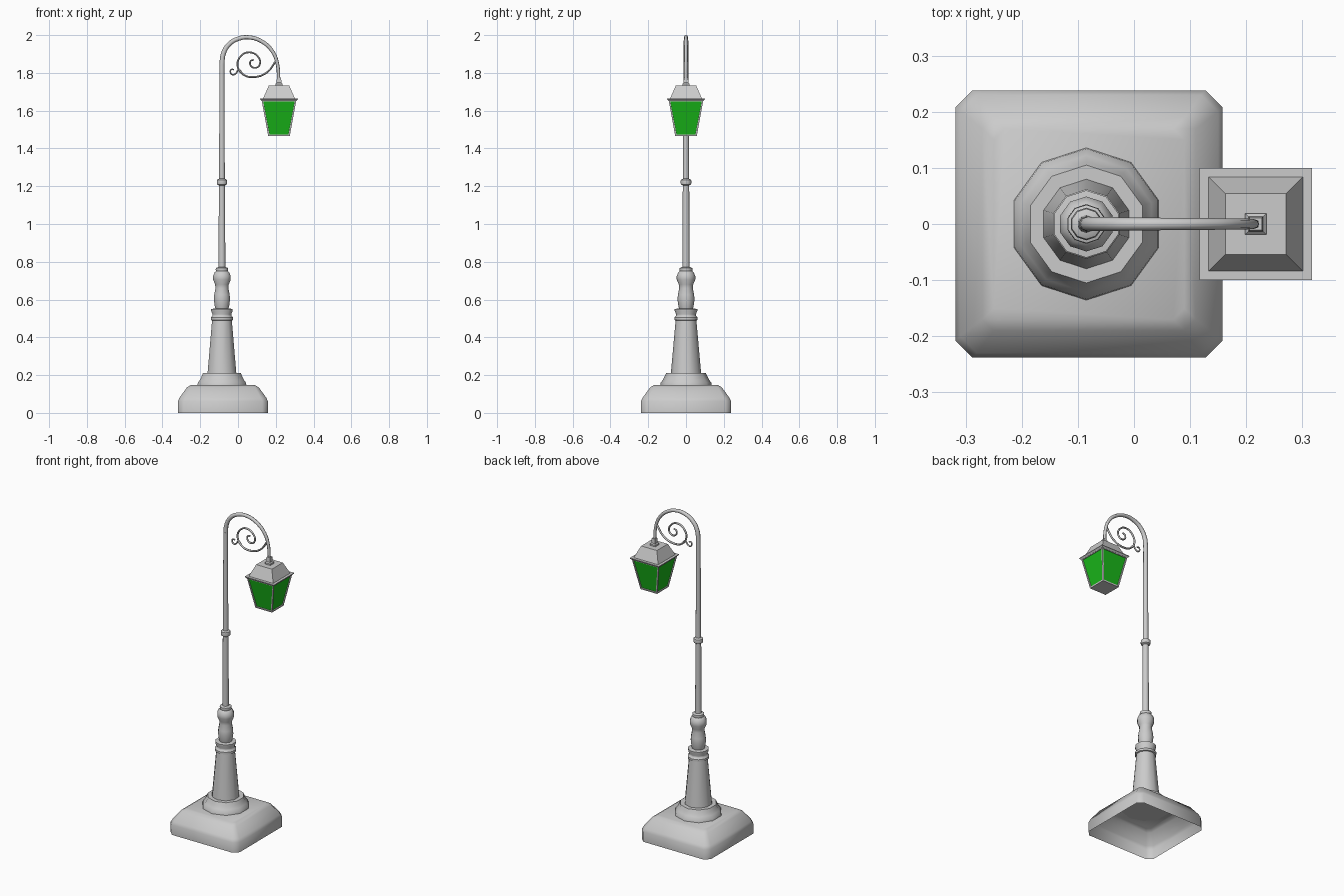
import bpy, bmesh, math

if "Cube" in bpy.data.objects:
    bpy.data.objects.remove(bpy.data.objects["Cube"])

POLE_X, LAMP_X = -0.085, 0.217


def link(name, mesh, smooth=None):
    ob = bpy.data.objects.new(name, mesh)
    bpy.context.scene.collection.objects.link(ob)
    if smooth:
        bpy.ops.object.select_all(action='DESELECT')
        bpy.context.view_layer.objects.active = ob
        ob.select_set(True)
        bpy.ops.object.shade_smooth_by_angle(angle=math.radians(smooth))
    return ob


def loft(name, rings, bottom=True, top=True, smooth=None):
    """Skin a stack of equal-count point rings, optionally capped."""
    bm = bmesh.new()
    vs = [[bm.verts.new(p) for p in r] for r in rings]
    n = len(vs[0])
    for a, b in zip(vs, vs[1:]):
        for i in range(n):
            j = (i + 1) % n
            bm.faces.new((a[i], a[j], b[j], b[i]))
    if bottom:
        bm.faces.new(vs[0][::-1])
    if top:
        bm.faces.new(vs[-1])
    me = bpy.data.meshes.new(name)
    bm.to_mesh(me)
    bm.free()
    return link(name, me, smooth)


def lathe(name, profile, sides=10, **kw):
    ang = [math.pi / 2 + 2 * math.pi * i / sides for i in range(sides)]
    return loft(name, [[(POLE_X + r * math.cos(a), r * math.sin(a), z) for a in ang]
                       for r, z in profile], smooth=45, **kw)


def squares(name, cx, profile, **kw):
    return loft(name, [[(cx + sx * h, sy * h, z) for sx, sy in
                        ((-1, -1), (1, -1), (1, 1), (-1, 1))] for h, z in profile], **kw)


def tube(name, pts, r0, r1, sides_res=2):
    """Round bar in the XZ plane through pts, tapering from r0 to r1."""
    cu = bpy.data.curves.new(name, 'CURVE')
    cu.dimensions = '3D'
    cu.bevel_depth = 1.0
    cu.bevel_resolution = sides_res
    cu.resolution_u = 4
    cu.use_fill_caps = True
    sp = cu.splines.new('BEZIER')
    sp.bezier_points.add(len(pts) - 1)
    for i, (p, (x, z)) in enumerate(zip(sp.bezier_points, pts)):
        p.co = (x, 0, z)
        p.handle_left_type = p.handle_right_type = 'AUTO'
        p.radius = r0 + (r1 - r0) * i / (len(pts) - 1)
    tmp = bpy.data.objects.new(name + "_curve", cu)
    bpy.context.scene.collection.objects.link(tmp)
    bpy.context.view_layer.update()
    dg = bpy.context.evaluated_depsgraph_get()
    me = bpy.data.meshes.new_from_object(tmp.evaluated_get(dg))
    bpy.data.objects.remove(tmp)
    return link(name, me, 60)


# Hollow square base with clipped corners
def clipped(h, c, z, cx=-0.08):
    k = h - c
    return [(cx + x, y, z) for x, y in ((-k, -h), (k, -h), (h, -k), (h, k),
                                        (k, h), (-k, h), (-h, k), (-h, -k))]


loft("base", [clipped(0.238, 0.03, 0), clipped(0.238, 0.03, 0.062),
              clipped(0.23, 0.03, 0.08), clipped(0.19, 0.02, 0.135),
              clipped(0.17, 0.02, 0.147)], bottom=False, smooth=50)

# Round plinth and tapered column
lathe("plinth", [(0.136, 0.145), (0.134, 0.16), (0.122, 0.175),
                 (0.112, 0.195), (0.105, 0.212)])
lathe("column", [(0.08, 0.21), (0.055, 0.49)])
lathe("column_collar", [(0.052, 0.488), (0.062, 0.492), (0.062, 0.505), (0.053, 0.513),
                        (0.052, 0.522), (0.06, 0.54), (0.06, 0.55), (0.04, 0.553)])

# Vase-shaped section
lathe("vase", [(0.036, 0.55), (0.04, 0.565), (0.045, 0.60), (0.043, 0.625),
               (0.036, 0.66), (0.038, 0.68), (0.049, 0.705), (0.049, 0.725),
               (0.04, 0.745), (0.033, 0.75), (0.035, 0.757), (0.034, 0.767), (0.02, 0.772)])

# Pole shafts and ring
lathe("lower_pole", [(0.019, 0.765), (0.017, 1.22)])
lathe("pole_ring", [(0.018, 1.204), (0.027, 1.21), (0.029, 1.222),
                    (0.027, 1.234), (0.016, 1.24)])
lathe("upper_pole", [(0.016, 1.23), (0.0135, 1.85)])

# Arched arm and scrollwork
tube("arm", [(-0.085, 1.84), (-0.078, 1.90), (-0.045, 1.954), (0.005, 1.982), (0.06, 1.988),
             (0.13, 1.964), (0.185, 1.91), (0.21, 1.84), (0.215, 1.765)], 0.0135, 0.0085)
tube("scroll", [(0.20, 1.863), (0.156, 1.805), (0.087, 1.778), (0.024, 1.794),
                (-0.003, 1.842), (0.019, 1.893), (0.061, 1.909), (0.103, 1.889),
                (0.117, 1.852), (0.098, 1.828), (0.069, 1.836), (0.066, 1.862),
                (0.084, 1.870)], 0.006, 0.005, 1)
tube("scroll_curl", [(0.024, 1.794), (0.004, 1.815), (-0.009, 1.800), (-0.026, 1.790),
                     (-0.040, 1.802), (-0.036, 1.818), (-0.021, 1.817)], 0.005, 0.004, 1)

# Lantern hanger and roof
squares("lantern_hanger", LAMP_X, [(0.019, 1.728), (0.019, 1.742), (0.013, 1.748),
                                   (0.011, 1.776)])
squares("lantern_roof", LAMP_X, [(0.084, 1.66), (0.084, 1.665), (0.054, 1.733)])
squares("lantern_rim", LAMP_X, [(0.092, 1.652), (0.10, 1.66), (0.10, 1.664)])

# Tapered lantern body with recessed glass
body = squares("lantern_body", LAMP_X, [(0.057, 1.465), (0.092, 1.656)])
glass = bpy.data.materials.new("green_glass")
glass.diffuse_color = (0.01, 0.48, 0.01, 1)
glass.use_nodes = True
glass.node_tree.nodes["Principled BSDF"].inputs["Base Color"].default_value = glass.diffuse_color
frame = bpy.data.materials.new("grey_frame")
frame.diffuse_color = (0.8, 0.8, 0.8, 1)
frame.use_nodes = True
frame.node_tree.nodes["Principled BSDF"].inputs["Base Color"].default_value = frame.diffuse_color
body.data.materials.append(frame)
body.data.materials.append(glass)
bm = bmesh.new()
bm.from_mesh(body.data)
bm.normal_update()
panes = [f for f in bm.faces if abs(f.normal.z) < 0.7]
bmesh.ops.inset_individual(bm, faces=panes, thickness=0.011)
bmesh.ops.inset_individual(bm, faces=panes, thickness=0.0005, depth=-0.005)
for f in panes:
    f.material_index = 1
bm.to_mesh(body.data)
bm.free()
